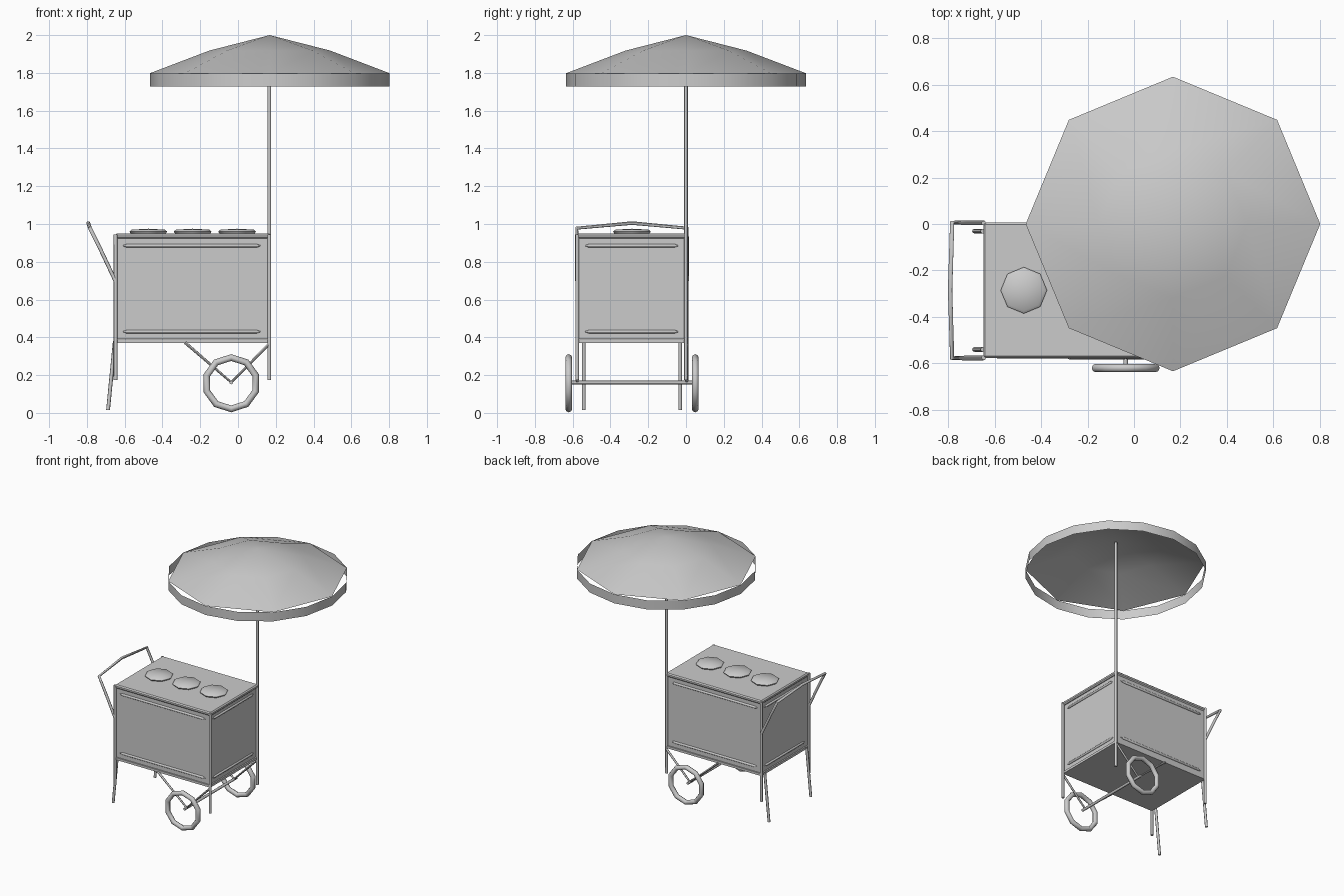
import bpy, bmesh, math
from mathutils import Vector

cube = bpy.data.objects.get("Cube")
if cube:
    bpy.data.objects.remove(cube, do_unlink=True)

grey = bpy.data.materials.new("light_grey")
grey.use_nodes = True
colour = (0.6, 0.6, 0.6, 1)
grey.diffuse_color = colour
grey.node_tree.nodes["Principled BSDF"].inputs["Base Color"].default_value = colour

# Body footprint
LEFT, RIGHT = -0.648, 0.166
FRONT, BACK = -0.576, 0.004
MID_X, MID_Y = (LEFT + RIGHT) / 2, (FRONT + BACK) / 2


def select(ob):
    bpy.ops.object.select_all(action='DESELECT')
    ob.select_set(True)
    bpy.context.view_layer.objects.active = ob


def finish(ob, name, angle=None):
    ob.name = name
    ob.data.materials.append(grey)
    if angle:
        select(ob)
        bpy.ops.object.shade_smooth_by_angle(angle=math.radians(angle))
    return ob


def from_bmesh(bm, name, angle=None):
    bmesh.ops.recalc_face_normals(bm, faces=bm.faces)
    mesh = bpy.data.meshes.new(name)
    bm.to_mesh(mesh)
    bm.free()
    ob = bpy.data.objects.new(name, mesh)
    bpy.context.collection.objects.link(ob)
    return finish(ob, name, angle)


def box(name, low, high, bevel=0):
    low, high = Vector(low), Vector(high)
    bm = bmesh.new()
    bmesh.ops.create_cube(bm, size=1)
    for v in bm.verts:
        v.co = (low + high) / 2 + v.co * (high - low)
    if bevel:
        bmesh.ops.bevel(bm, geom=bm.edges[:], offset=bevel, segments=1, affect='EDGES')
    return from_bmesh(bm, name)


def tube(name, points, radius=0.01, taper=False):
    curve = bpy.data.curves.new(name, 'CURVE')
    curve.dimensions = '3D'
    curve.bevel_depth = radius
    curve.bevel_resolution = 2
    curve.use_fill_caps = True
    spline = curve.splines.new('POLY')
    spline.points.add(len(points) - 1)
    for p, co in zip(spline.points, points):
        p.co = (*co, 1)
    if taper:
        spline.points[0].radius = spline.points[-1].radius = 0.2
    ob = bpy.data.objects.new(name, curve)
    bpy.context.collection.objects.link(ob)
    select(ob)
    bpy.ops.object.convert(target='MESH')
    return finish(bpy.context.view_layer.objects.active, name, 50)


def rings(name, centre, profile, sides, angle=None, bottom=False):
    """Surface of revolution around z; a zero radius makes a tip."""
    bm = bmesh.new()
    rows = []
    for r, z in profile:
        count = sides if r else 1
        rows.append([bm.verts.new((centre[0] + r * math.cos(math.tau * i / sides),
                                   centre[1] + r * math.sin(math.tau * i / sides), z))
                     for i in range(count)])
    for a, b in zip(rows, rows[1:]):
        for i in range(sides):
            j = (i + 1) % sides
            if len(b) == 1:
                bm.faces.new((a[i], a[j], b[0]))
            else:
                bm.faces.new((a[i], a[j], b[j], b[i]))
    if bottom:
        bm.faces.new(rows[0])
    return from_bmesh(bm, name, angle)


# Cart body
box("body", (LEFT + 0.008, FRONT + 0.006, 0.39), (RIGHT - 0.008, BACK - 0.006, 0.93))
box("counter_top", (LEFT - 0.002, FRONT - 0.002, 0.922), (RIGHT + 0.006, BACK + 0.002, 0.95), 0.008)
box("floor_frame", (LEFT, FRONT, 0.37), (RIGHT, BACK, 0.388))

# Corner posts and canopy pole
for side, y in (("front", FRONT), ("back", BACK)):
    tube("left_post_" + side, [(LEFT, y, 0.175), (LEFT, y, 0.945)])
tube("right_post_front", [(RIGHT, FRONT, 0.175), (RIGHT, FRONT, 0.945)])
tube("canopy_pole", [(RIGHT, 0, 0.175), (RIGHT, 0, 1.985)])

# Trim bars on all four sides
for level, z in (("upper", 0.885), ("lower", 0.43)):
    for side, y in (("front", FRONT + 0.006), ("back", BACK - 0.006)):
        xs = (-0.61, -0.59, 0.1, 0.12)
        tube(f"{level}_bar_{side}", [(x, y, z) for x in xs], 0.009, True)
    for side, x in (("left", LEFT + 0.008), ("right", RIGHT - 0.008)):
        ys = (-0.535, -0.515, -0.06, -0.04)
        tube(f"{level}_bar_{side}", [(x, y, z) for y in ys], 0.009, True)

# Container lids
for i in range(3):
    rings(f"lid_{i + 1}", (-0.475 + 0.235 * i, MID_Y),
          [(0.09, 0.945), (0.1, 0.96), (0.088, 0.97), (0, 0.975)], 8, 40, True)

# Push handle
arm = [(-0.65, 0.7), (-0.73, 0.87), (-0.784, 0.978)]
handle = [(x, FRONT - 0.002, z) for x, z in arm]
handle.append((-0.793, MID_Y, 1.005))
handle += [(x, BACK + 0.002, z) for x, z in reversed(arm)]
tube("push_handle", handle)

# Slanted legs
for side, y in (("front", MID_Y - 0.255), ("back", MID_Y + 0.255)):
    tube("slanted_leg_" + side, [(-0.652, y, 0.38), (-0.688, y, 0.015)])

# Wheels, struts and axle
WX, WZ = -0.036, 0.157
for side, y, strut_y in (("front", MID_Y - 0.335, FRONT), ("back", MID_Y + 0.335, BACK)):
    bpy.ops.mesh.primitive_torus_add(major_segments=10, minor_segments=8,
                                     major_radius=0.136, minor_radius=0.018,
                                     location=(WX, y, WZ),
                                     rotation=(math.pi / 2, math.pi / 10, 0))
    finish(bpy.context.object, "wheel_" + side, 50)
    tube("wheel_strut_" + side,
         [(-0.28, strut_y, 0.372), (WX, strut_y, WZ + 0.005), (RIGHT, strut_y, 0.365)], 0.008)
tube("axle", [(WX, MID_Y - 0.318, 0.161), (WX, MID_Y + 0.318, 0.161)], 0.01)

# Canopy and its hanging rim
rings("canopy", (0.168, 0), [(0.635, 1.798), (0.32, 1.918), (0, 2)], 8, 40)
rings("canopy_rim", (0.168, 0), [(0.635, 1.728), (0.635, 1.798)], 16, 40)
